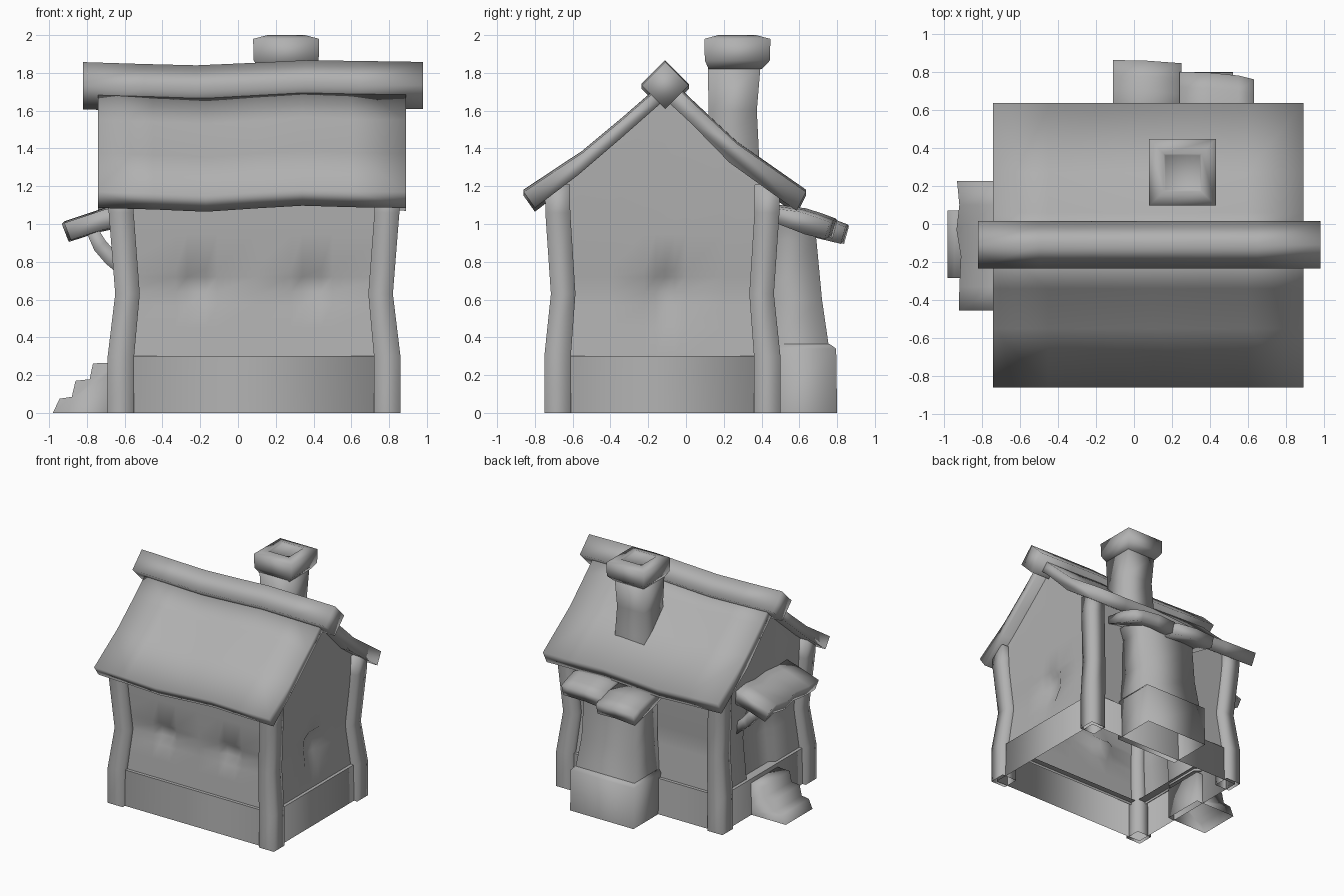
import bpy, bmesh

if "Cube" in bpy.data.objects:
    bpy.data.objects.remove(bpy.data.objects["Cube"])

# One dark grey for everything
grey = bpy.data.materials.new("dark_grey")
grey.diffuse_color = (0.44, 0.44, 0.44, 1)
grey.use_nodes = True
grey.node_tree.nodes["Principled BSDF"].inputs["Base Color"].default_value = grey.diffuse_color


def finish(name, bm, recalc=True):
    if recalc:
        bmesh.ops.recalc_face_normals(bm, faces=bm.faces)
    for f in bm.faces:
        f.smooth = True
    me = bpy.data.meshes.new(name)
    bm.to_mesh(me)
    bm.free()
    me.materials.append(grey)
    ob = bpy.data.objects.new(name, me)
    bpy.context.collection.objects.link(ob)
    return ob


def loft(name, rings, start=True, end=True):
    """Skin a list of closed rings, optionally capping the ends."""
    bm = bmesh.new()
    vs = [[bm.verts.new(p) for p in r] for r in rings]
    n = len(vs[0])
    for a, b in zip(vs, vs[1:]):
        for i in range(n):
            j = (i + 1) % n
            bm.faces.new((a[i], a[j], b[j], b[i]))
    if start:
        bm.faces.new(vs[0][::-1])
    if end:
        bm.faces.new(vs[-1])
    return finish(name, bm)


def rect(x0, x1, y0, y1, z):
    return [(x0, y0, z), (x1, y0, z), (x1, y1, z), (x0, y1, z)]


def sq(cx, cy, h, z):
    return rect(cx - h, cx + h, cy - h, cy + h, z)


def sheet(name, us, vs, fn):
    """Single-skin grid; fn maps (u, v) to a point."""
    bm = bmesh.new()
    g = [[bm.verts.new(fn(u, v)) for u in us] for v in vs]
    for r, s in zip(g, g[1:]):
        for i in range(len(us) - 1):
            bm.faces.new((r[i], r[i + 1], s[i + 1], s[i]))
    return finish(name, bm, False)


RIDGE_Y = -0.11


def bow(z):
    # inward lean of posts and walls, strongest at mid height
    return 0.035 * max(0, 1 - abs(z - 0.63) / (0.33 if z < 0.63 else 0.45))


# Corner posts
for xn, cx, sx in (("left", -0.62, 1), ("right", 0.79, -1)):
    for yn, cy, sy in (("front", -0.68, 1), ("back", 0.43, -1)):
        loft(f"{yn}_{xn}_post",
             [sq(cx + sx * bow(z), cy + sy * bow(z) * 0.85, h, z) for z, h in
              ((0, .07), (.3, .07), (.63, .065), (1.06, .066), (1.21, .066))],
             start=False)

# Foundation band, and the lip running back under the walls
loft("foundation", [rect(-.66, .83, -.72, .47, 0), rect(-.655, .825, -.715, .465, .3)],
     False, False)
loft("foundation_lip", [rect(-.655, .825, -.715, .465, .3), rect(-.56, .75, -.64, .40, .3)],
     False, False)


# Walls with soft window and door dents
def dent(u, z, boxes):
    return max([d for a, b, c, e, d in boxes
                if a - .001 <= u <= b + .001 and c - .001 <= z <= e + .001] or [0])


ZS = [.28, .45, .57, .64, .72, .76, .95, 1.19]
win = [(-.27, -.17, .64, .72, .035), (.34, .44, .64, .72, .035)]
sheet("front_wall", [-.63, -.33, -.27, -.17, -.11, .1, .28, .34, .44, .5, .8], ZS,
      lambda x, z: (x, -.69 + bow(z) + dent(x, z, win), z))
sheet("back_wall", [.8, .3, -.2, -.63], ZS, lambda x, z: (x, .44 - bow(z), z))


def gable(name, x, s, boxes, ys):
    def fn(y, z):
        top = 1.67 - 0.85 * abs(y - RIDGE_Y)
        return (x - s * (bow(z) + dent(y, z, boxes)), y, top if z > 1.1 else z)
    sheet(name, ys if s > 0 else ys[::-1], ZS, fn)


gable("right_wall", .80, 1, [(-.16, -.06, .57, .72, .035)],
      [-.69, -.4, -.22, -.16, -.11, -.06, .0, .2, .44])
gable("left_wall", -.63, -1, [(-.26, .05, .28, .76, .045)],
      [-.69, -.5, -.3, -.26, -.11, .05, .09, .25, .44])


# Roof slopes, gently waved along x
WAVE = ((-.74, 0), (-.45, -.008), (-.17, -.02), (.1, -.002), (.34, .012), (.6, .004), (.89, 0))
front = [(-.11, 1.75), (-.34, 1.55), (-.55, 1.375), (-.86, 1.17),
         (-.80, 1.085), (-.57, 1.26), (-.36, 1.44), (-.11, 1.66)]
back = [(-.11, 1.78), (.06, 1.62), (.27, 1.425), (.635, 1.17),
        (.585, 1.07), (.23, 1.325), (.03, 1.53), (-.11, 1.66)]
for name, prof in (("front_roof", front), ("back_roof", back)):
    loft(name, [[(x, y, z + dz) for y, z in prof] for x, dz in WAVE])

# Ridge beam, diamond section
r = .125
loft("ridge_beam", [[(x, RIDGE_Y + a * r, z + b * r)
                     for a, b in ((-1, 0), (0, 1), (1, 0), (0, -1))]
                    for x, z in ((-.82, 1.732), (-.5, 1.722), (-.22, 1.715), (.08, 1.728),
                                 (.36, 1.742), (.65, 1.738), (.98, 1.733))])

# Chimney shaft and cap
loft("chimney", [rect(.12, .39, .12, .39, 1.25), rect(.12, .39, .115, .385, 1.4),
                 rect(.13, .38, .12, .375, 1.6), rect(.12, .39, .115, .395, 1.84)], False)
loft("chimney_cap", [sq(.255, .26, .14, 1.82), sq(.255, .272, .172, 1.865),
                     sq(.255, .272, .175, 1.98), sq(.255, .27, .1, 2.0),
                     sq(.255, .27, .09, 1.985)])

# Back bay: plinth and tapering body
loft("bay_plinth", [rect(-.07, .52, .42, .8, 0), rect(-.07, .52, .42, .795, .34),
                    rect(-.05, .5, .42, .76, .365)], False, False)
loft("bay_body", [rect(-.05, .5, .42, .755, .36), rect(-.03, .47, .42, .72, .6),
                  rect(-.03, .47, .42, .69, .92), rect(-.06, .51, .42, .66, 1.02)],
     False, False)

# Bay roof: two overlapping planks
plank = [(.43, 1.1), (.62, 1.075), (.70, 1.05), (.78, 1.02),
         (.755, .93), (.65, .955), (.56, .99), (.43, 1.04)]
loft("bay_roof_short", [[(x, y + dy, z + dz) for y, z in plank] for x, dy, dz in
                        ((.24, .02, -.005), (.4, .015, .008), (.55, .0, 0), (.63, -.02, -.01))])
loft("bay_roof_long", [[(x, y + dy + .06 * (y > .6), z + dz - .035) for y, z in plank]
                       for x, dy, dz in ((-.11, .022, 0), (.07, .018, .012), (.25, .005, 0))])

# Door canopy on the left side
canopy = [(-.60, 1.1), (-.72, 1.07), (-.93, 1.0), (-.895, .91), (-.74, .96), (-.60, .99)]
loft("door_canopy", [[(x + dx * (x < -.7), y, z + dz) for x, z in canopy] for y, dx, dz in
                     ((.225, 0, -.005), (.1, .012, .015), (-.03, -.003, 0),
                      (-.17, .02, .015), (-.33, .012, 0), (-.455, .01, .005))])

# Curved canopy braces
for tag, y in (("back", .15), ("front", -.38)):
    path = ((-.80, .95, -.75, .99), (-.76, .86, -.70, .91),
            (-.70, .79, -.655, .86), (-.58, .69, -.58, .79))
    loft(f"{tag}_canopy_brace", [[(a, y - .035, b), (c, y - .035, d),
                                  (c, y + .035, d), (a, y + .035, b)] for a, b, c, d in path])

# Entrance steps, profile run along y, open underneath
steps = [(-.98, 0), (-.945, .075), (-.88, .085), (-.86, .17), (-.785, .178),
         (-.768, .262), (-.6, .268), (-.6, 0)]
ob = loft("entrance_steps", [[(x, y, z) for x, z in steps] for y in (-.285, -.1, .07)])
bm = bmesh.new()
bm.from_mesh(ob.data)
bmesh.ops.delete(bm, geom=[f for f in bm.faces if f.calc_center_median().z < .001],
                 context='FACES_ONLY')
bm.to_mesh(ob.data)
bm.free()
